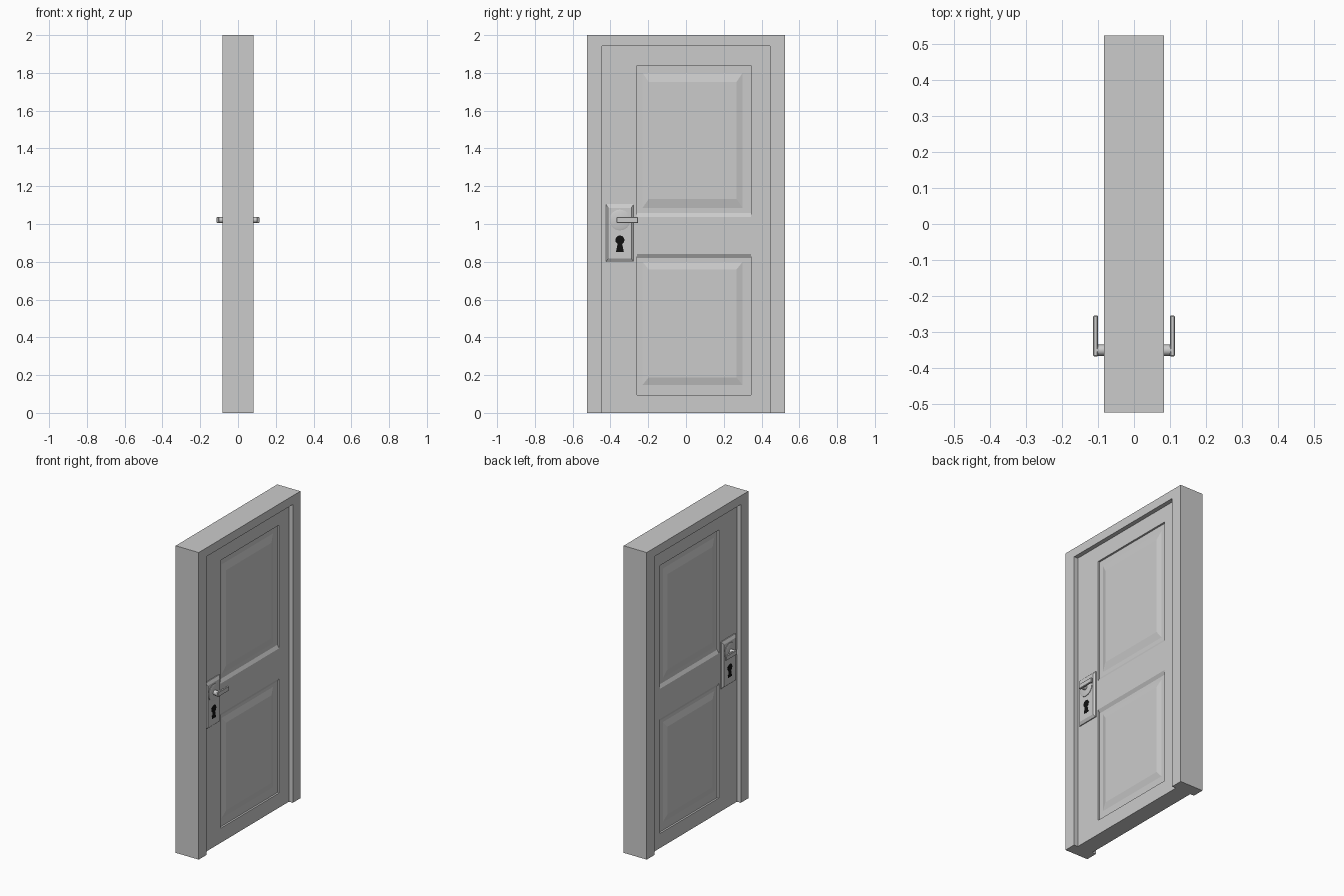
import bpy, bmesh, math
from mathutils import Vector

if "Cube" in bpy.data.objects:
    bpy.data.objects.remove(bpy.data.objects["Cube"])

FACE = 0.055      # leaf half thickness
RECESS = 0.043    # panel floor


def finish(name, bm, mirror=False, color=None):
    bmesh.ops.recalc_face_normals(bm, faces=bm.faces[:])
    me = bpy.data.meshes.new(name)
    bm.to_mesh(me)
    bm.free()
    ob = bpy.data.objects.new(name, me)
    bpy.context.collection.objects.link(ob)
    if mirror:
        ob.modifiers.new("Mirror", 'MIRROR').use_axis[0] = True
    if color:
        mat = bpy.data.materials.new(name)
        mat.diffuse_color = color
        mat.use_nodes = True
        mat.node_tree.nodes["Principled BSDF"].inputs["Base Color"].default_value = mat.diffuse_color
        me.materials.append(mat)
    return ob


def prism(name, pts, vec, **kw):
    """Extrude a closed planar profile along vec."""
    bm = bmesh.new()
    f = bm.faces.new([bm.verts.new(p) for p in pts])
    r = bmesh.ops.extrude_face_region(bm, geom=[f], use_keep_orig=True)
    top = [v for v in r['geom'] if isinstance(v, bmesh.types.BMVert)]
    bmesh.ops.translate(bm, verts=top, vec=Vector(vec))
    return finish(name, bm, **kw)


def stack(name, rings, **kw):
    """Skin a list of equal-length rings and cap both ends."""
    bm = bmesh.new()
    rs = [[bm.verts.new(p) for p in ring] for ring in rings]
    n = len(rs[0])
    for a, b in zip(rs, rs[1:]):
        for i in range(n):
            j = (i + 1) % n
            bm.faces.new((a[i], a[j], b[j], b[i]))
    bm.faces.new(rs[0])
    bm.faces.new(rs[-1])
    return finish(name, bm, **kw)


def rect(x, y0, y1, z0, z1):
    return [(x, y0, z0), (x, y1, z0), (x, y1, z1), (x, y0, z1)]


def circle(x, y, z, r, n=24):
    return [(x, y + r * math.cos(2 * math.pi * i / n),
             z + r * math.sin(2 * math.pi * i / n)) for i in range(n)]


def smooth(ob):
    bpy.ops.object.select_all(action='DESELECT')
    bpy.context.view_layer.objects.active = ob
    ob.select_set(True)
    bpy.ops.object.shade_smooth_by_angle(angle=math.radians(30))


# Door frame: jambs and head as one arch profile
X, W, J, H = 0.083, 0.523, 0.445, 1.943
arch = [(-W, 0), (-W, 2), (W, 2), (W, 0), (J, 0), (J, H), (-J, H), (-J, 0)]
prism("door_frame", [(-X, y, z) for y, z in arch], (2 * X, 0, 0))

# Door leaf with two recessed panels per side, sloped at the middle rail
leaf = stack("door_leaf", [rect(-FACE, -J, J, 0, H), rect(FACE, -J, J, 0, H)])
PY = (-0.26, 0.344)
panels = [("upper", 1.058, 1.84, 1.037, 1.84), ("lower", 0.095, 0.82, 0.095, 0.841)]
for label, i0, i1, o0, o1 in panels:
    for s in (-1, 1):
        e = 0.02
        k = (FACE + e - RECESS) / (FACE - RECESS)
        t0, t1 = i0 + (o0 - i0) * k, i1 + (o1 - i1) * k
        cut = stack("panel_cutter", [rect(s * RECESS, *PY, i0, i1),
                                     rect(s * (FACE + e), *PY, t0, t1)])
        mod = leaf.modifiers.new("Panel", 'BOOLEAN')
        mod.operation, mod.solver, mod.object = 'DIFFERENCE', 'EXACT', cut
        bpy.context.view_layer.objects.active = leaf
        bpy.ops.object.modifier_apply(modifier=mod.name)
        bpy.data.objects.remove(cut)

# Raised panel fields with bevelled borders
for label, z0, z1, b in (("upper", 1.085, 1.80, 0.047), ("lower", 0.148, 0.80, 0.04)):
    stack(label + "_panel_field",
          [rect(RECESS - 0.005, -0.23, 0.30, z0, z1),
           rect(RECESS, -0.23, 0.30, z0, z1),
           rect(RECESS + 0.010, -0.198, 0.268, z0 + b, z1 - b)], mirror=True)

# Lock plate with bevelled rim
PX = 0.071
stack("lock_plate", [rect(FACE - 0.004, -0.424, -0.277, 0.80, 1.105),
                     rect(FACE + 0.006, -0.424, -0.277, 0.80, 1.105),
                     rect(PX, -0.412, -0.289, 0.817, 1.086)], mirror=True)

# Rosette around the handle stem
HY, HZ = -0.35, 1.021
smooth(stack("handle_rosette", [circle(PX - 0.003, HY, HZ, 0.055),
                                circle(PX + 0.003, HY, HZ, 0.055),
                                circle(PX + 0.006, HY, HZ, 0.046)], mirror=True))

# Keyhole: round top joined to a flared slot
kz, r = 0.915, 0.024
arc = [(PX - 0.002, HY + r * math.cos(math.radians(a)), kz + r * math.sin(math.radians(a)))
       for a in range(-60, 241, 20)]
key = arc + [(PX - 0.002, HY - 0.021, 0.853), (PX - 0.002, HY + 0.021, 0.853)]
prism("keyhole", key, (0.003, 0, 0), mirror=True, color=(0.005, 0.005, 0.005, 1))

# Handle: stem and lever
smooth(stack("handle_stem", [circle(PX, HY, HZ, 0.0155, 16),
                             circle(0.104, HY, HZ, 0.0155, 16)], mirror=True))
lever = stack("handle_lever", [rect(0.100, -0.367, -0.254, 1.006, 1.036),
                               rect(0.113, -0.367, -0.254, 1.006, 1.036)], mirror=True)
bev = lever.modifiers.new("Bevel", 'BEVEL')
bev.width, bev.segments = 0.002, 1
